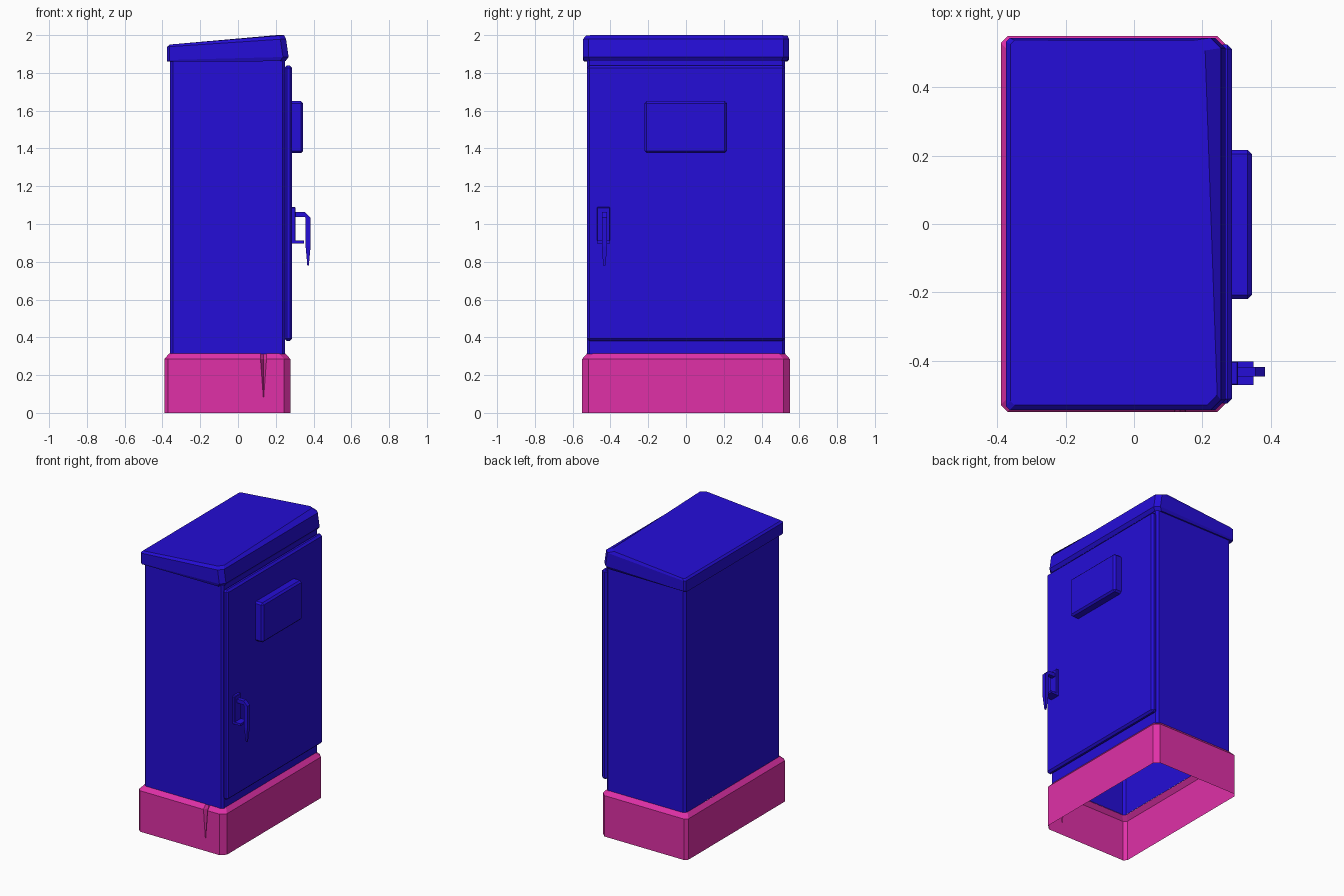
import bpy, bmesh

cube = bpy.data.objects.get("Cube")
if cube:
    bpy.data.objects.remove(cube, do_unlink=True)


def material(name, color):
    m = bpy.data.materials.new(name)
    m.use_nodes = True
    m.diffuse_color = color
    m.node_tree.nodes["Principled BSDF"].inputs["Base Color"].default_value = color
    return m


blue = material("cabinet blue", (0.018, 0.004, 0.68, 1))
pink = material("plinth pink", (0.745, 0.03, 0.39, 1))


def finish(name, bm, mat, fix_normals=True):
    if fix_normals:
        bmesh.ops.recalc_face_normals(bm, faces=bm.faces)
    mesh = bpy.data.meshes.new(name)
    bm.to_mesh(mesh)
    bm.free()
    mesh.materials.append(mat)
    obj = bpy.data.objects.new(name, mesh)
    bpy.context.collection.objects.link(obj)
    return obj


def outline(x0, x1, y0, y1, cl, cr):
    """Rectangle with chamfered corners, counter-clockwise from the front left."""
    return [(x0 + cl, y0), (x1 - cr, y0), (x1, y0 + cr), (x1, y1 - cr),
            (x1 - cr, y1), (x0 + cl, y1), (x0, y1 - cl), (x0, y0 + cl)]


def loft(name, rings, mat, capped=False):
    bm = bmesh.new()
    loops = [[bm.verts.new(p) for p in ring] for ring in rings]
    n = len(loops[0])
    for a, b in zip(loops, loops[1:]):
        for i in range(n):
            j = (i + 1) % n
            bm.faces.new((a[i], a[j], b[j], b[i]))
    if capped:
        bm.faces.new(loops[0][::-1])
        bm.faces.new(loops[-1])
    return finish(name, bm, mat, capped)


def box(name, lo, hi, bevel=0.0):
    bm = bmesh.new()
    bmesh.ops.create_cube(bm, size=1)
    for v in bm.verts:
        v.co = [(a + b) / 2 + c * (b - a) for a, b, c in zip(lo, hi, v.co)]
    obj = finish(name, bm, blue)
    if bevel:
        mod = obj.modifiers.new("edge bevel", "BEVEL")
        mod.width = bevel
        mod.segments = 1
    return obj


# Hollow plinth, open below, with a split in its front wall
def plinth_ring(z, inset, half_width, depth):
    pts = outline(-0.39 + inset, 0.277 - inset, -0.55 + inset, 0.55 - inset, 0.02, 0.033)
    y = pts[0][1]
    split = [(0.135 - half_width, y), (0.135, y + depth), (0.135 + half_width, y)]
    return [(px, py, z) for px, py in pts[:1] + split + pts[1:]]


loft("plinth", [plinth_ring(0, 0, 0.001, 0), plinth_ring(0.08, 0, 0.001, 0),
                plinth_ring(0.285, 0, 0.016, 0.03),
                plinth_ring(0.315, 0.026, 0.016, 0.006)], pink)

# Hollow body, open below
walls = outline(-0.36, 0.25, -0.525, 0.525, 0.015, 0.015)
loft("body", [[(x, y, z) for x, y in walls] for z in (0.312, 1.88)], blue)


# Sloping roof with a folded front edge
def roof_ring(x0, x1, y0, y1, zl, zr, cl=0.012, cr=0.03, skew=0.0):
    return [(x - (skew * y if x > 0 else 0), y, zl + (zr - zl) * (x - x0) / (x1 - x0))
            for x, y in outline(x0, x1, y0, y1, cl, cr)]


loft("roof", [roof_ring(-0.375, 0.252, -0.54, 0.535, 1.86, 1.862),
              roof_ring(-0.375, 0.268, -0.545, 0.545, 1.868, 1.885),
              roof_ring(-0.375, 0.254, -0.545, 0.545, 1.938, 1.98),
              roof_ring(-0.362, 0.226, -0.53, 0.538, 1.95, 2.0, skew=0.035)],
     blue, capped=True)

# Door and raised panel
box("door", (0.247, -0.525, 0.38), (0.287, 0.525, 1.84), 0.013)
box("door_panel", (0.265, -0.22, 1.375), (0.345, 0.217, 1.65), 0.012)

# Handle mount and lower ledge
box("handle_plate", (0.28, -0.472, 0.9), (0.305, -0.402, 1.09), 0.004)
box("handle_ledge", (0.28, -0.472, 0.898), (0.35, -0.402, 0.913))

# Bent lever, tapering to its tip: centre x, z and half sizes across the sweep
path = [(0.295, 1.05, 0, 0.013), (0.355, 1.05, 0, 0.013),
        (0.371, 1.03, 0.013, 0.004), (0.371, 0.88, 0.013, 0),
        (0.371, 0.78, 0.004, 0)]
lever = []
for x, z, dx, dz in path:
    w = 0.006 if z < 0.8 else 0.014
    lever.append([(x + s * dx, -0.432 + t * w, z + s * dz)
                  for s, t in ((-1, -1), (1, -1), (1, 1), (-1, 1))])
loft("handle_lever", lever, blue, capped=True)
